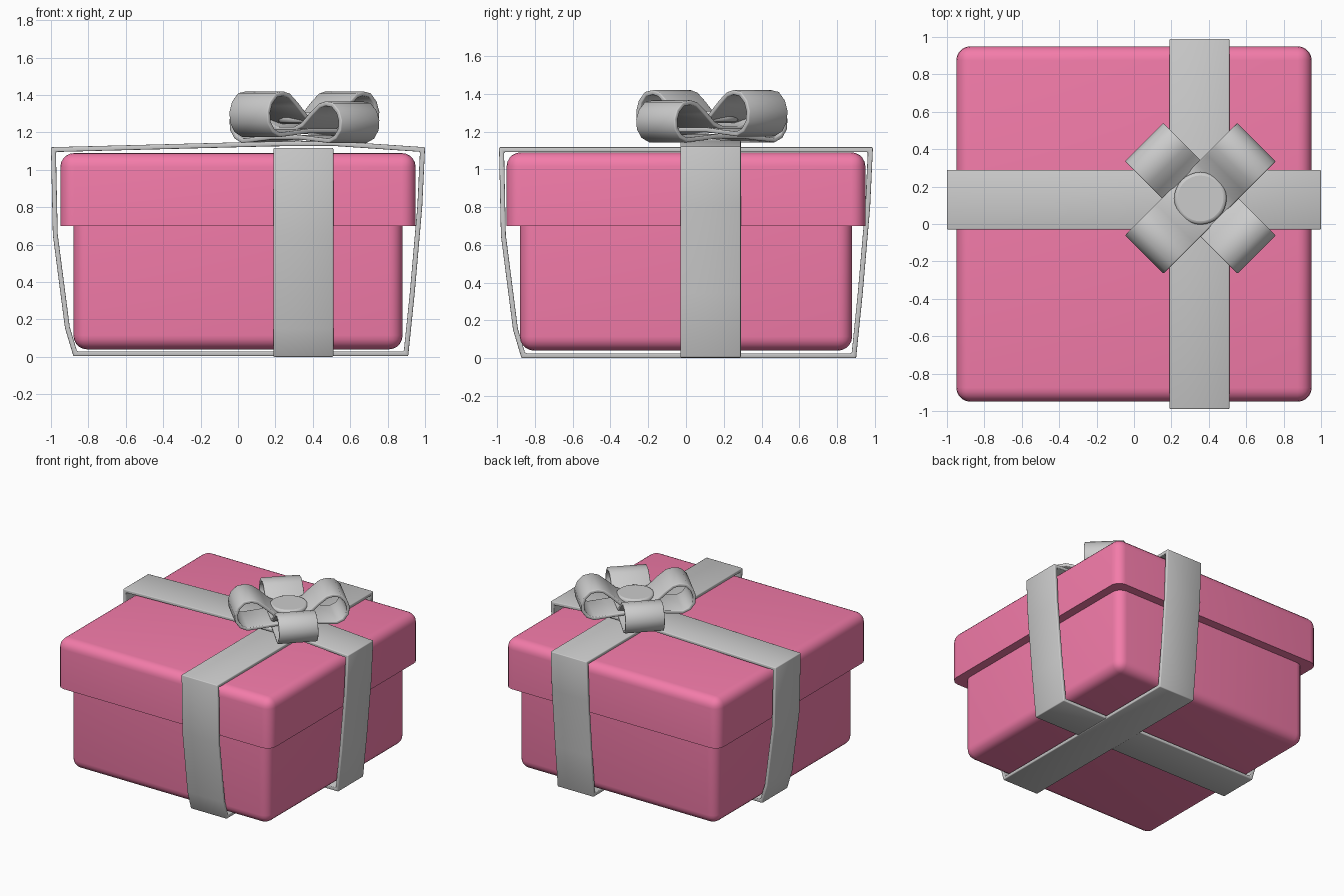
import bpy, bmesh, math

if "Cube" in bpy.data.objects:
    bpy.data.objects.remove(bpy.data.objects["Cube"])

pink = bpy.data.materials.new("pink_card")
pink.diffuse_color = (0.9, 0.2, 0.4, 1)
pink.use_nodes = True
pink.node_tree.nodes["Principled BSDF"].inputs["Base Color"].default_value = pink.diffuse_color


def finish(obj, angle=40):
    bpy.ops.object.select_all(action='DESELECT')
    obj.select_set(True)
    bpy.context.view_layer.objects.active = obj
    bpy.ops.object.shade_smooth_by_angle(angle=math.radians(angle))


def make_object(name, bm):
    mesh = bpy.data.meshes.new(name)
    bm.to_mesh(mesh)
    bm.free()
    obj = bpy.data.objects.new(name, mesh)
    bpy.context.collection.objects.link(obj)
    return obj


def rounded_box(name, half, z0, z1, radius, sharp_z):
    """Box with every edge rounded except the ring lying at height sharp_z."""
    bm = bmesh.new()
    bmesh.ops.create_cube(bm, size=1)
    for v in bm.verts:
        v.co = (v.co.x * 2 * half, v.co.y * 2 * half, z1 if v.co.z > 0 else z0)
    edges = [e for e in bm.edges
             if not all(abs(v.co.z - sharp_z) < 1e-4 for v in e.verts)]
    bmesh.ops.bevel(bm, geom=edges, offset=radius, segments=5, profile=0.5,
                    affect='EDGES')
    obj = make_object(name, bm)
    obj.data.materials.append(pink)
    finish(obj)


def ribbon(name, profile, width, thickness, location, angle):
    """Closed band: counter-clockwise outer profile (along, up), thickened inward."""
    bm = bmesh.new()
    w = width / 2
    a = [bm.verts.new((u, w, z)) for u, z in profile]
    b = [bm.verts.new((u, -w, z)) for u, z in profile]
    n = len(profile)
    for i in range(n):
        j = (i + 1) % n
        bm.faces.new((a[i], a[j], b[j], b[i]))
    obj = make_object(name, bm)
    obj.location = location
    obj.rotation_euler.z = math.radians(angle)
    solid = obj.modifiers.new("thickness", 'SOLIDIFY')
    solid.thickness = thickness
    solid.offset = -1
    solid.use_even_offset = True
    bevel = obj.modifiers.new("soft_edges", 'BEVEL')
    bevel.width = 0.006
    bevel.segments = 2
    bevel.limit_method = 'ANGLE'
    bevel.angle_limit = math.radians(50)
    finish(obj)


# Box body and overhanging lid
rounded_box("box_body", 0.88, 0.04, 0.71, 0.075, 0.71)
rounded_box("box_lid", 0.95, 0.70, 1.09, 0.075, 0.70)

# Two bands round the box; the crosswise one rises over the other
right_side = [(0.91, 0.0), (0.945, 0.34), (0.985, 0.80), (1.0, 1.117)]
left_side = [(-1.0, 1.117), (-0.99, 0.65), (-0.925, 0.15), (-0.88, 0.0)]
raised = [(0.51, 1.15), (0.19, 1.148)]
ribbon("ribbon_crosswise", right_side + raised + left_side, 0.32, 0.026,
       (0, 0.13, 0.004), 0)
ribbon("ribbon_lengthwise", [(u * 0.99, z) for u, z in right_side + left_side],
       0.32, 0.026, (0.35, 0, 0), 90)

# Bow: two crossed double loops, pinched in the middle
half_loop = [(0.10, 0.022), (0.20, 0.012), (0.33, 0.0), (0.385, 0.025),
             (0.42, 0.075), (0.425, 0.135), (0.405, 0.19), (0.36, 0.235),
             (0.30, 0.245), (0.25, 0.232), (0.19, 0.185), (0.12, 0.12),
             (0.06, 0.095)]
loop = half_loop + [(-u, z) for u, z in reversed(half_loop)]
ribbon("bow_upper_loops", loop, 0.29, 0.024, (0.355, 0.137, 1.175), 45)
ribbon("bow_lower_loops", [(u, z * 0.91) for u, z in loop], 0.29, 0.024,
       (0.355, 0.137, 1.143), -45)

# Round button at the centre of the bow
bpy.ops.mesh.primitive_cylinder_add(vertices=32, radius=0.14, depth=0.06,
                                    location=(0.355, 0.137, 1.28))
button = bpy.context.object
button.name = "bow_button"
mod = button.modifiers.new("round_rim", 'BEVEL')
mod.width = 0.018
mod.segments = 3
mod.limit_method = 'ANGLE'
finish(button)
